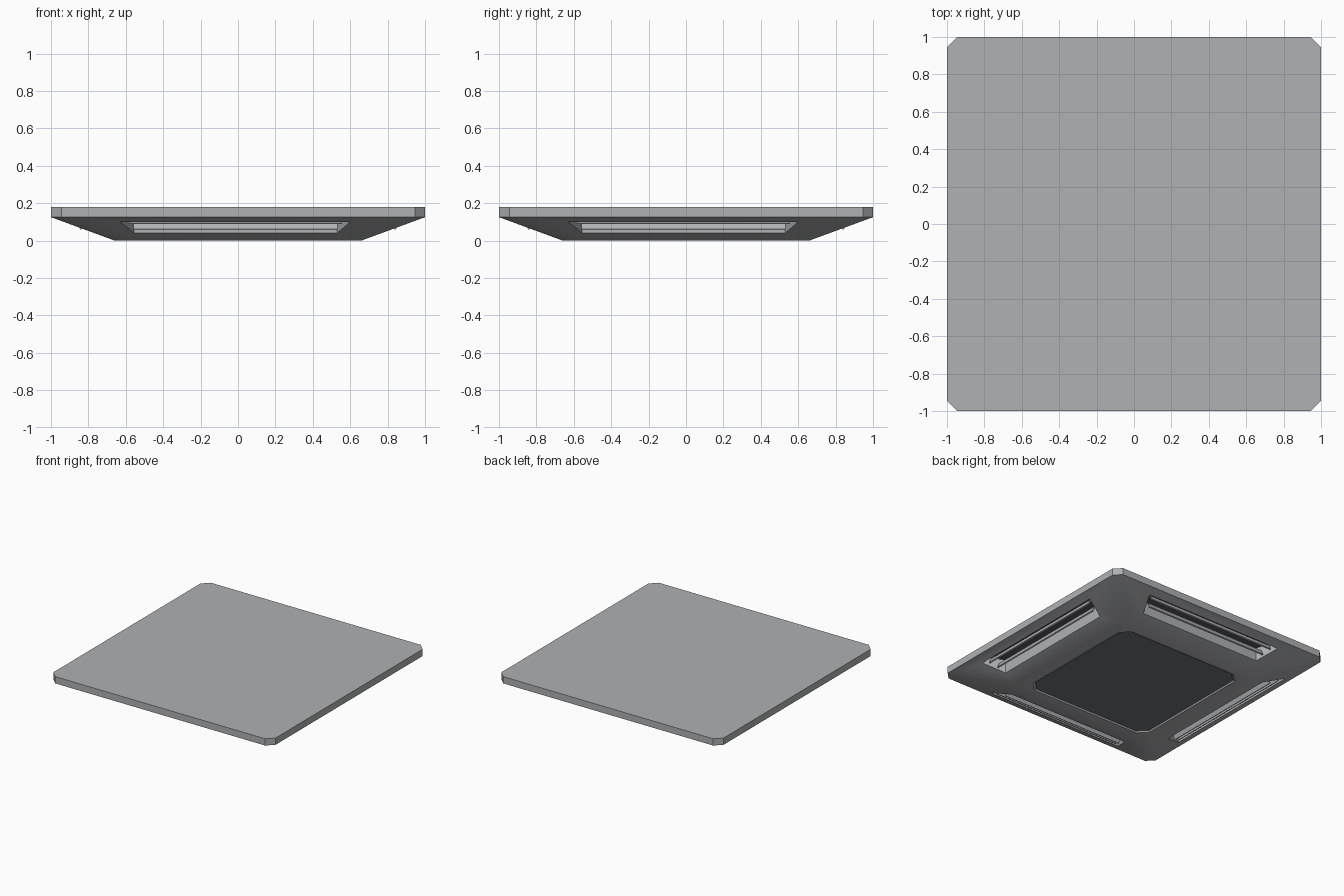
import bpy, bmesh, math
from mathutils import Matrix

if "Cube" in bpy.data.objects:
    bpy.data.objects.remove(bpy.data.objects["Cube"])


def material(name, rgb):
    m = bpy.data.materials.new(name)
    m.diffuse_color = (*rgb, 1)
    m.use_nodes = True
    m.node_tree.nodes["Principled BSDF"].inputs["Base Color"].default_value = m.diffuse_color
    return m


SHELL = material("light grey plastic", (0.43, 0.44, 0.45))
DARK = material("charcoal grille", (0.16, 0.17, 0.19))
SLOT = material("dark vent lining", (0.10, 0.10, 0.11))


def loft(name, rings, mat):
    """Closed solid through rings of equal point counts."""
    bm = bmesh.new()
    loops = [[bm.verts.new(p) for p in r] for r in rings]
    n = len(loops[0])
    for a, b in zip(loops, loops[1:]):
        for i in range(n):
            j = (i + 1) % n
            bm.faces.new((a[i], a[j], b[j], b[i]))
    bm.faces.new(loops[0][::-1])
    bm.faces.new(loops[-1])
    bmesh.ops.recalc_face_normals(bm, faces=bm.faces)
    me = bpy.data.meshes.new(name)
    bm.to_mesh(me)
    bm.free()
    me.materials.append(mat)
    ob = bpy.data.objects.new(name, me)
    bpy.context.collection.objects.link(ob)
    return ob


def square(h, c, z):
    """Square of half-width h with corners chamfered by c."""
    k = h - c
    return [(h, -k, z), (h, k, z), (k, h, z), (-k, h, z),
            (-h, k, z), (-h, -k, z), (-k, -h, z), (k, -h, z)]


def side_bar(name, section, half, shift, mat, turn):
    """Bar along x on the front side; section is a list of (r, z)."""
    rings = [[(s * half + shift, -r, z) for r, z in section] for s in (-1, 1)]
    ob = loft(name, rings, mat)
    ob.data.transform(turn)
    return ob


# Outer shell: recessed underside, flat rim, sloped skirt and thin upright edge
shell = loft("panel_shell", [square(0.55, 0.07, 0.014), square(0.56, 0.07, 0),
                             square(0.66, 0.07, 0), square(1, 0.055, 0.125),
                             square(1, 0.055, 0.18)], SHELL)

# Intake grille in the middle of the underside
loft("intake_grille", [square(0.548, 0.07, 0.007), square(0.548, 0.07, 0.02)], DARK)

names = ("front", "right", "back", "left")
for i, side in enumerate(names):
    turn = Matrix.Rotation(i * math.pi / 2, 4, 'Z')

    # Air outlet slot, wider towards the outside
    plan = [(-0.555, -0.77), (0.53, -0.77), (0.60, -0.93), (-0.63, -0.93)]
    cutter = loft(side + "_slot_cutter",
                  [[(x, y, z) for x, y in plan] for z in (-0.1, 0.15)], SHELL)
    cutter.data.transform(turn)
    cutter.hide_render = True
    mod = shell.modifiers.new(side + "_slot", 'BOOLEAN')
    mod.operation = 'DIFFERENCE'
    mod.solver = 'EXACT'
    mod.object = cutter
    bpy.context.view_layer.objects.active = shell
    bpy.ops.object.modifier_apply(modifier=mod.name)
    bpy.data.objects.remove(cutter)

    # Dark roof of the slot
    side_bar(side + "_slot_lining",
             [(0.772, 0.143), (0.928, 0.143), (0.928, 0.149), (0.772, 0.149)],
             0.54, -0.012, SLOT, turn)

    # Louvre blades
    side_bar(side + "_louvre_inner",
             [(0.838, 0.058), (0.848, 0.062), (0.826, 0.105), (0.816, 0.105)],
             0.545, -0.013, SHELL, turn)
    side_bar(side + "_louvre_outer",
             [(0.895, 0.088), (0.905, 0.092), (0.892, 0.125), (0.882, 0.125)],
             0.57, -0.013, SHELL, turn)

# Soft blend between rim and skirt, sharp elsewhere
bpy.ops.object.select_all(action='DESELECT')
shell.select_set(True)
bpy.context.view_layer.objects.active = shell
bpy.ops.object.shade_smooth_by_angle(angle=math.radians(25))
